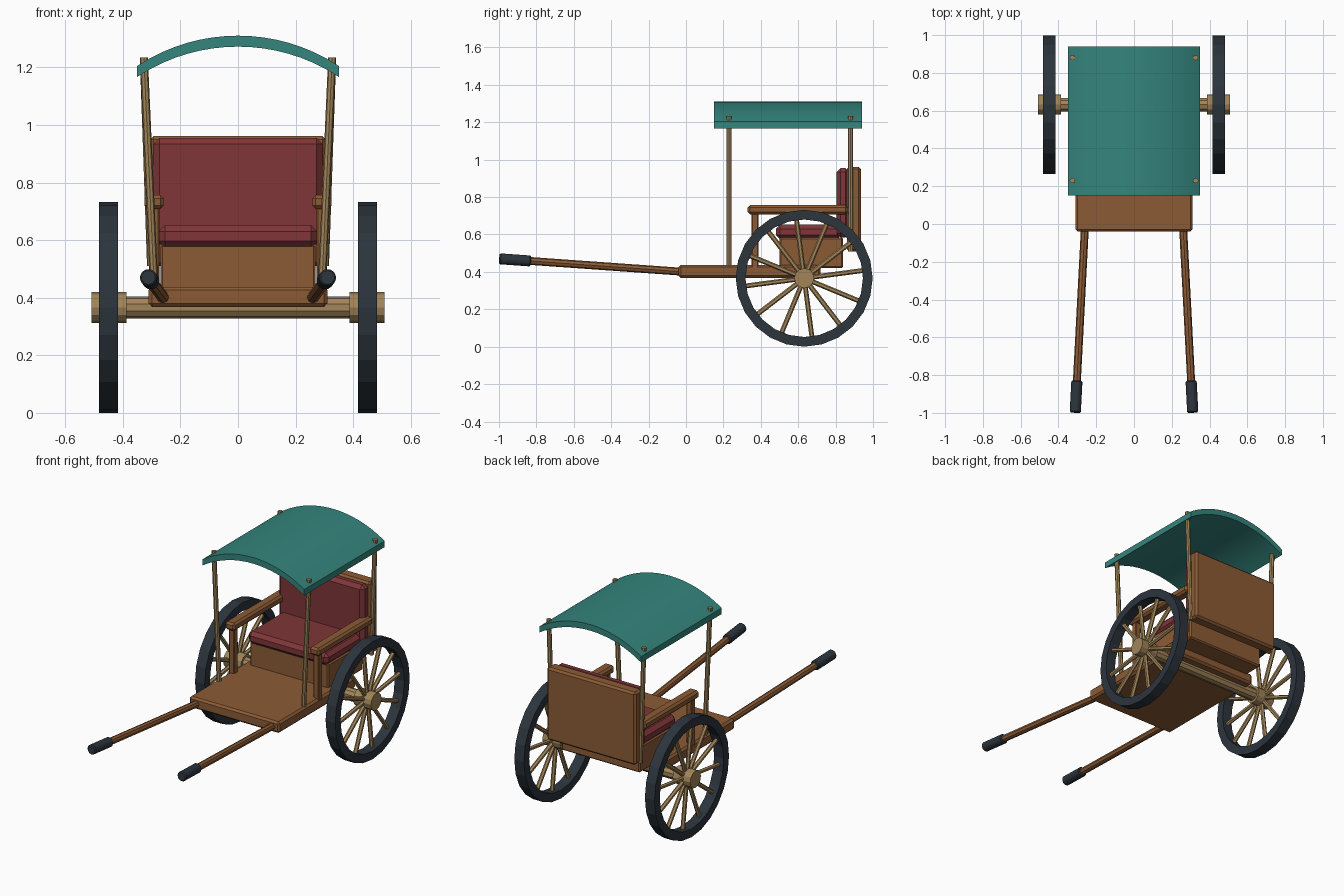
import bpy, bmesh, math
from mathutils import Vector, Matrix

if "Cube" in bpy.data.objects:
    bpy.data.objects.remove(bpy.data.objects["Cube"])


def material(name, rgb):
    m = bpy.data.materials.new(name)
    m.diffuse_color = (*rgb, 1)
    m.use_nodes = True
    m.node_tree.nodes["Principled BSDF"].inputs["Base Color"].default_value = m.diffuse_color
    return m


WOOD = material("warm wood", (0.26, 0.105, 0.036))
TAN = material("pale wood", (0.36, 0.235, 0.10))
RED = material("red upholstery", (0.215, 0.036, 0.040))
TEAL = material("teal canvas", (0.035, 0.235, 0.205))
DARK = material("dark rubber", (0.025, 0.035, 0.046))


def finish(name, bm, mat, bevel=0.0):
    bmesh.ops.recalc_face_normals(bm, faces=bm.faces[:])
    me = bpy.data.meshes.new(name)
    bm.to_mesh(me)
    bm.free()
    me.materials.append(mat)
    ob = bpy.data.objects.new(name, me)
    bpy.context.collection.objects.link(ob)
    if bevel:
        mod = ob.modifiers.new("edge", 'BEVEL')
        mod.width, mod.segments, mod.limit_method = bevel, 1, 'ANGLE'
    return ob


def box(name, x, y, z, mat, bevel=0.012):
    """Box from (min, max) ranges."""
    bm = bmesh.new()
    bmesh.ops.create_cube(bm, size=1)
    for v in bm.verts:
        for i, (lo, hi) in enumerate((x, y, z)):
            v.co[i] = lo if v.co[i] < 0 else hi
    return finish(name, bm, mat, bevel)


def add_rod(bm, a, b, r, sides):
    a, b = Vector(a), Vector(b)
    d = b - a
    mat = Matrix.Translation((a + b) / 2) @ d.to_track_quat('Z', 'Y').to_matrix().to_4x4()
    bmesh.ops.create_cone(bm, cap_ends=True, segments=sides, radius1=r, radius2=r,
                          depth=d.length, matrix=mat)


def rod(name, a, b, r, mat, sides=8, bevel=0.0):
    bm = bmesh.new()
    add_rod(bm, a, b, r, sides)
    return finish(name, bm, mat, bevel)


# Body
box("floor", (-0.31, 0.31), (-0.04, 0.72), (0.368, 0.438), WOOD)
box("seat_base", (-0.27, 0.27), (0.50, 0.84), (0.42, 0.585), WOOD, 0.008)
box("seat_cushion", (-0.275, 0.275), (0.48, 0.83), (0.575, 0.652), RED, 0.022)
box("back_cushion", (-0.295, 0.295), (0.805, 0.875), (0.585, 0.955), RED, 0.022)
box("back_panel", (-0.305, 0.305), (0.86, 0.935), (0.51, 0.962), WOOD)

# Axle
CY, CZ, R = 0.632, 0.366, 0.366
rod("axle", (-0.46, CY, CZ), (0.46, CY, CZ), 0.038, TAN, 10)


def rim(name, x0, x1, r0, r1, n=24):
    """Square-section ring around the x axis."""
    bm = bmesh.new()
    rings = []
    for i in range(n):
        a = 2 * math.pi * i / n
        rings.append([bm.verts.new((x, CY + r * math.cos(a), CZ + r * math.sin(a)))
                      for x, r in ((x0, r0), (x1, r0), (x1, r1), (x0, r1))])
    for i in range(n):
        p, q = rings[i], rings[(i + 1) % n]
        for k in range(4):
            bm.faces.new((p[k], p[(k + 1) % 4], q[(k + 1) % 4], q[k]))
    return finish(name, bm, DARK)


for s, side in ((-1, "left"), (1, "right")):
    # Wheel
    wx = s * 0.449
    rim("wheel_rim_" + side, wx - 0.033, wx + 0.033, R - 0.052, R)
    rod("hub_" + side, (s * 0.387, CY, CZ), (s * 0.508, CY, CZ), 0.053, TAN, 12)
    bm = bmesh.new()
    for i in range(12):
        a = math.radians(7.5 + 30 * i)
        c, sn = math.cos(a), math.sin(a)
        add_rod(bm, (wx, CY + 0.03 * c, CZ + 0.03 * sn),
                (wx, CY + 0.325 * c, CZ + 0.325 * sn), 0.013, 6)
    finish("spokes_" + side, bm, TAN)

    # Armrest and its support
    box("armrest_" + side, sorted((s * 0.258, s * 0.325)), (0.33, 0.865), (0.708, 0.757), WOOD)
    box("armrest_support_" + side, sorted((s * 0.272, s * 0.309)), (0.35, 0.387),
        (0.42, 0.72), WOOD, 0.005)

    # Canopy posts, leaning outwards
    rod("front_post_" + side, (s * 0.288, 0.23, 0.37), (s * 0.327, 0.23, 1.234), 0.014, TAN)
    rod("rear_post_" + side, (s * 0.302, 0.88, 0.51), (s * 0.327, 0.88, 1.234), 0.014, TAN)

    # Pulling handle and grip
    start, tip = Vector((s * 0.258, 0.02, 0.398)), Vector((s * 0.311, -0.998, 0.47))
    rod("handle_" + side, start, tip.lerp(start, 0.02), 0.021, WOOD)
    rod("grip_" + side, tip.lerp(start, 0.165), tip, 0.031, DARK, 10, 0.006)

# Arched canopy
bm = bmesh.new()
N = 16
half, sag = 0.35, 0.105
rad = (half ** 2 + sag ** 2) / (2 * sag)
rows = []
for i in range(N + 1):
    x = half * (2 * i / N - 1)
    z = 1.31 - rad + math.sqrt(rad ** 2 - x ** 2)
    rows.append([bm.verts.new((x, y, z - d))
                 for y, d in ((0.15, 0), (0.94, 0), (0.94, 0.038), (0.15, 0.038))])
for p, q in zip(rows, rows[1:]):
    for k in range(4):
        bm.faces.new((p[k], p[(k + 1) % 4], q[(k + 1) % 4], q[k]))
bm.faces.new(rows[0])
bm.faces.new(rows[-1])
canopy = finish("canopy", bm, TEAL)
bpy.context.view_layer.objects.active = canopy
canopy.select_set(True)
bpy.ops.object.shade_smooth_by_angle(angle=math.radians(30))
